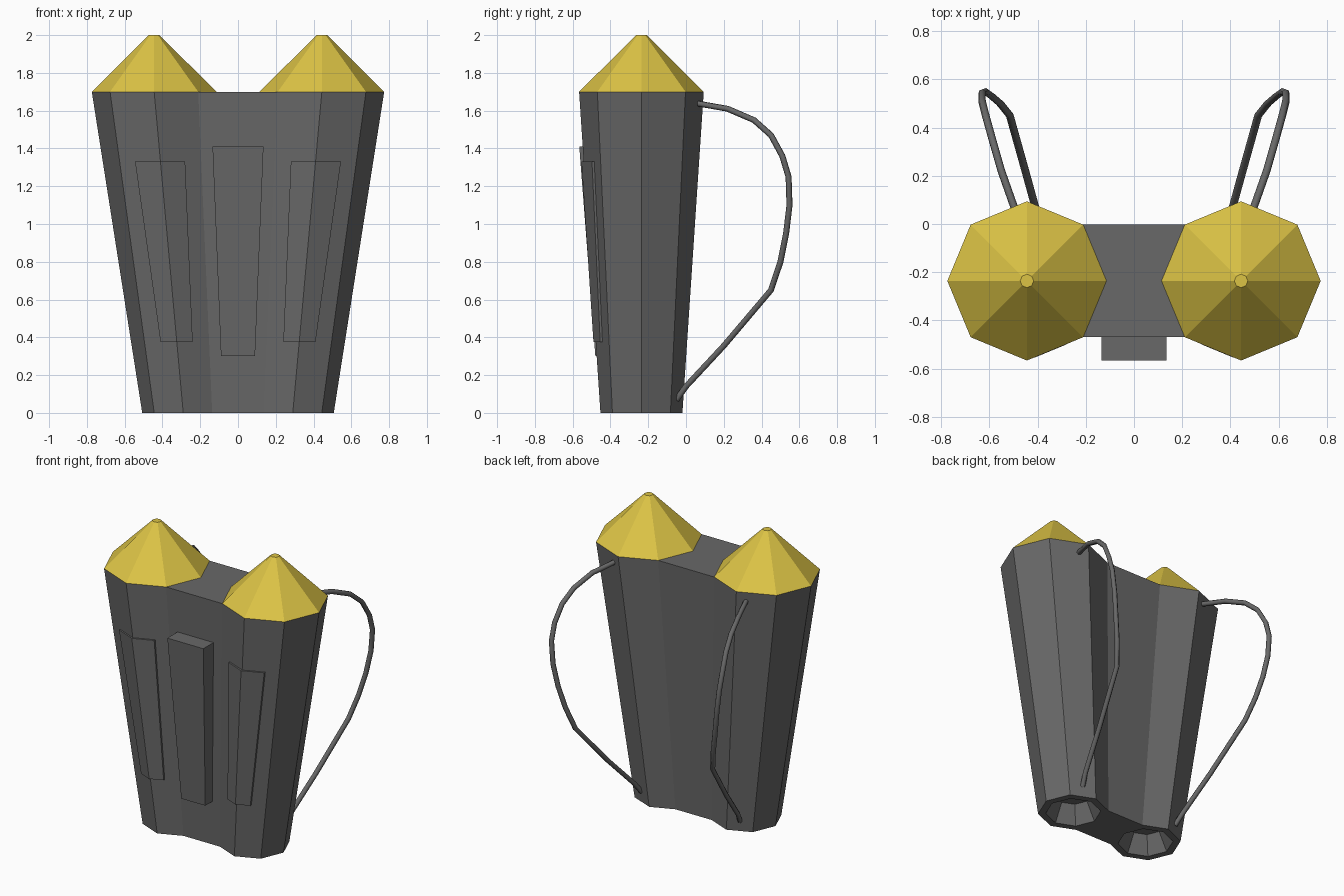
import bpy, math

if "Cube" in bpy.data.objects:
    bpy.data.objects.remove(bpy.data.objects["Cube"])

def material(name, rgb):
    m = bpy.data.materials.new(name)
    m.diffuse_color = (*rgb, 1)
    m.use_nodes = True
    m.node_tree.nodes["Principled BSDF"].inputs["Base Color"].default_value = m.diffuse_color
    return m

GREY = material("dark grey", (0.14, 0.14, 0.14))
GOLD = material("gold", (0.72, 0.55, 0.06))
CY, H = -0.236, 1.7
DIAG = math.sqrt(0.5)

def radius(z): return 0.217 + 0.113 * z / H
def centre(z): return 0.29 + 0.154 * z / H

def loft(name, rings, mat, cap_start=True, cap_end=True):
    """Skin a list of counter-clockwise rings, first to last."""
    n = len(rings[0])
    verts = [p for r in rings for p in r]
    faces = []
    for k in range(len(rings) - 1):
        a, b = k * n, (k + 1) * n
        for i in range(n):
            j = (i + 1) % n
            faces.append((a + i, a + j, b + j, b + i))
    if cap_start:
        faces.append(tuple(reversed(range(n))))
    if cap_end:
        faces.append(tuple(range(len(verts) - n, len(verts))))
    me = bpy.data.meshes.new(name)
    me.from_pydata(verts, [], faces)
    me.materials.append(mat)
    ob = bpy.data.objects.new(name, me)
    bpy.context.collection.objects.link(ob)
    return ob

def octagon(cx, r, z):
    return [(cx + r * math.cos(i * math.pi / 4), CY + r * math.sin(i * math.pi / 4), z)
            for i in range(8)]

for side, s in (("left", -1), ("right", 1)):
    # tapered tank with a hollow nozzle underneath
    c0, c1 = s * centre(0), s * centre(H)
    loft(side + "_tank", [octagon(c0, 0.11, 0.12), octagon(c0, 0.17, 0),
                          octagon(c0, radius(0), 0), octagon(c1, radius(H), H)],
         GREY, cap_end=False)
    # gold cone cap
    loft(side + "_cone", [octagon(c1, radius(H), H), octagon(c1, 0.028, 2.0)],
         GOLD, cap_start=False)

    # thin plate folded around the front ridge of the tank
    rings = []
    for z, xi, xo in ((0.375, 0.24, 0.41), (1.33, 0.28, 0.545)):
        c, r = centre(z), radius(z)
        front = []
        for x in (xi, c, xo):
            y = CY - r + abs(x - c) * math.tan(math.pi / 8)
            front.append((s * x, y - 0.012))
        front.sort()
        back = [(x, y + 0.03) for x, y in reversed(front)]
        rings.append([(x, y, z) for x, y in front + back])
    loft(side + "_plate", rings, GREY)

    # shoulder strap tube
    path = [(0.37, -0.05, 0.07), (0.39, 0.0, 0.14), (0.445, 0.2, 0.355), (0.515, 0.45, 0.65),
            (0.555, 0.50, 0.8), (0.59, 0.53, 0.95), (0.615, 0.548, 1.1), (0.63, 0.543, 1.25),
            (0.63, 0.51, 1.36), (0.615, 0.45, 1.47), (0.59, 0.36, 1.55), (0.55, 0.22, 1.61),
            (0.49, 0.05, 1.64)]
    cu = bpy.data.curves.new(side + "_strap", 'CURVE')
    cu.dimensions = '3D'
    cu.bevel_depth = 0.016
    cu.bevel_resolution = 1
    cu.use_fill_caps = True
    sp = cu.splines.new('POLY')
    sp.points.add(len(path) - 1)
    for p, (x, y, z) in zip(sp.points, path):
        p.co = (s * x, y, z, 1)
    cu.materials.append(GREY)
    bpy.context.collection.objects.link(bpy.data.objects.new(side + "_strap", cu))

# block filling the gap between the tanks
def gap_ring(z):
    c, r = centre(z), radius(z)
    xd, yd = c - r * DIAG, r * DIAG
    return [(xd, CY - yd, z), (c - r, CY, z), (xd, CY + yd, z),
            (-xd, CY + yd, z), (r - c, CY, z), (-xd, CY - yd, z)]

loft("middle_block", [gap_ring(0), gap_ring(H)], GREY)

# raised centre plate
def plate_ring(z, w, front):
    back = CY - radius(z) * DIAG + 0.01
    return [(-w, front, z), (w, front, z), (w, back, z), (-w, back, z)]

loft("centre_plate", [plate_ring(0.30, 0.09, -0.48), plate_ring(1.41, 0.135, -0.565)], GREY)
